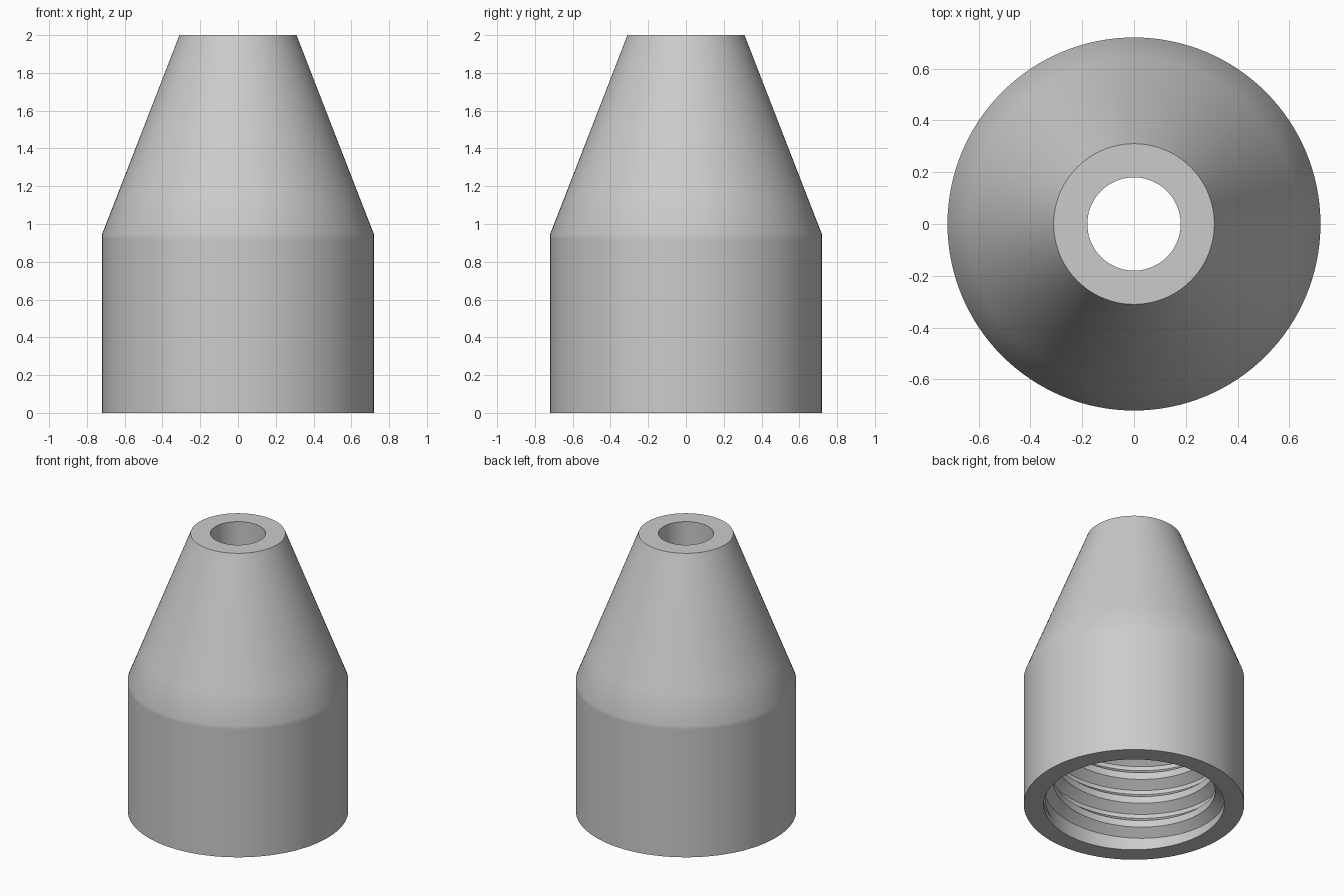
import bpy, bmesh, math

cube = bpy.data.objects.get("Cube")
if cube:
    bpy.data.objects.remove(cube, do_unlink=True)

SEGMENTS = 128
HOLE, BORE, CREST, PITCH = 0.18, 0.59, 0.53, 0.18
LOW, HIGH, FADE = 0.04, 0.93, 0.05
CEILING = 0.945
PHASE = 0.1525

# Solid outline: straight hole, top rim, cone, shoulder, straight skirt, bottom rim
OUTSIDE = [(HOLE, CEILING), (HOLE, 2), (0.31, 2), (0.64, 1.15), (0.72, 0.945),
           (0.72, 0.92), (0.72, 0), (BORE, 0)]
# One thread tooth: offset along the pitch and depth
TOOTH = [(0, 0), (0.05, 1), (0.1, 1), (0.15, 0), (PITCH, 0)]


def tooth_depth(u):
    for (a, da), (b, db) in zip(TOOTH, TOOTH[1:]):
        if u <= b:
            return da + (db - da) * (u - a) / (b - a)
    return 0


def thread_point(z, lead):
    """Clamp the thread to its height and fade it into the bore at both ends."""
    z = min(max(z, LOW), HIGH)
    fade = min(1, (z - LOW) / FADE, (HIGH - z) / FADE)
    depth = tooth_depth((z - lead) % PITCH) * fade
    return BORE - (BORE - CREST) * depth, z


def column(bm, i):
    """Full cross-section at one angle, with the thread shifted along its helix."""
    angle = 2 * math.pi * i / SEGMENTS
    lead = PHASE + PITCH * i / SEGMENTS
    points = list(OUTSIDE)
    for turn in range(-3, 7):
        for offset, _ in TOOTH[:-1]:
            points.append(thread_point(lead + turn * PITCH + offset, lead))
    points.append((BORE, CEILING))
    return [bm.verts.new((r * math.cos(angle), r * math.sin(angle), z)) for r, z in points]


# Nozzle with a threaded socket below and a straight hole through the cone
bm = bmesh.new()
columns = [column(bm, i) for i in range(SEGMENTS + 1)]
for a, b in zip(columns, columns[1:]):
    for j in range(len(a)):
        k = (j + 1) % len(a)
        bm.faces.new((a[j], b[j], b[k], a[k]))
bmesh.ops.remove_doubles(bm, verts=bm.verts, dist=0.0002)
bmesh.ops.recalc_face_normals(bm, faces=bm.faces)

mesh = bpy.data.meshes.new("threaded_nozzle")
bm.to_mesh(mesh)
bm.free()
nozzle = bpy.data.objects.new("threaded_nozzle", mesh)
bpy.context.collection.objects.link(nozzle)

# Plain grey material
grey = bpy.data.materials.new("plain grey")
grey.use_nodes = True
colour = (0.6, 0.6, 0.6, 1)
grey.diffuse_color = colour
grey.node_tree.nodes["Principled BSDF"].inputs["Base Color"].default_value = colour
mesh.materials.append(grey)

bpy.ops.object.select_all(action="DESELECT")
nozzle.select_set(True)
bpy.context.view_layer.objects.active = nozzle
bpy.ops.object.shade_smooth_by_angle(angle=math.radians(30))
